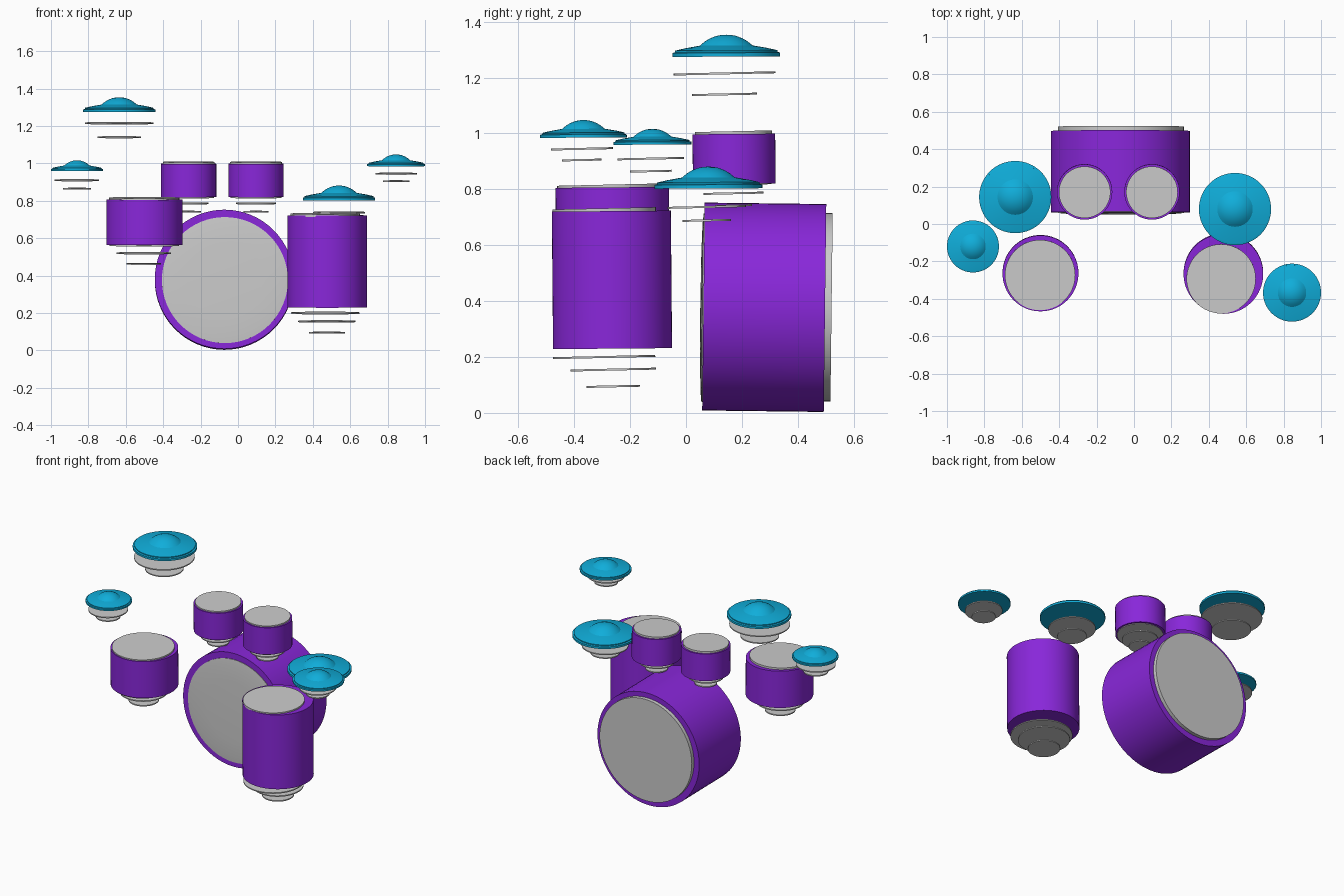
import bpy, bmesh, math
from mathutils import Matrix

if "Cube" in bpy.data.objects:
    bpy.data.objects.remove(bpy.data.objects["Cube"])

SEG = 64


def material(name, color):
    m = bpy.data.materials.new(name)
    m.diffuse_color = color
    m.use_nodes = True
    m.node_tree.nodes["Principled BSDF"].inputs["Base Color"].default_value = m.diffuse_color
    return m


PURPLE = material("purple_shell", (0.25, 0.02, 0.70, 1))
CYAN = material("cyan_cymbal", (0.005, 0.42, 0.70, 1))


def lathe(name, profile, loc, tilt=1.3, mat=None):
    """Spin a (radius, height) profile about z, tilt about x, then place it."""
    bm = bmesh.new()
    verts = [bm.verts.new((r, 0, z)) for r, z in profile]
    edges = [bm.edges.new(pair) for pair in zip(verts, verts[1:])]
    bmesh.ops.spin(bm, geom=verts + edges, cent=(0, 0, 0), axis=(0, 0, 1),
                   angle=math.tau, steps=SEG, use_merge=False)
    bmesh.ops.remove_doubles(bm, verts=bm.verts, dist=1e-5)
    bmesh.ops.recalc_face_normals(bm, faces=bm.faces)
    bm.transform(Matrix.Translation(loc) @ Matrix.Rotation(math.radians(tilt), 4, 'X'))
    me = bpy.data.meshes.new(name)
    bm.to_mesh(me)
    bm.free()
    ob = bpy.data.objects.new(name, me)
    bpy.context.collection.objects.link(ob)
    if mat:
        me.materials.append(mat)
    bpy.ops.object.select_all(action='DESELECT')
    bpy.context.view_layer.objects.active = ob
    ob.select_set(True)
    bpy.ops.object.shade_smooth_by_angle(angle=math.radians(30))
    return ob


def disc(name, loc, r, thick, tilt=1.3, mat=None):
    h = thick / 2
    return lathe(name, [(0, -h), (r, -h), (r, h), (0, h)], loc, tilt, mat)


def drum(name, x, y, z0, z1, r, head, under):
    """Shell, top head (x, y, r) and the floating discs (x, y, z, r) below."""
    disc(name + "_shell", (x, y, (z0 + z1) / 2), r, z1 - z0, 0.5, PURPLE)
    hx, hy, hr = head
    disc(name + "_head", (hx, hy, z1 + 0.003), hr, 0.014)
    for i, (dx, dy, dz, dr) in enumerate(under):
        disc(f"{name}_lower_disc_{i + 1}", (dx, dy, dz), dr, 0.007)


# Upright drums
drum("floor_tom", 0.478, -0.265, 0.23, 0.722, 0.213, (0.466, -0.293, 0.185),
     [(0.467, -0.293, 0.20, 0.183), (0.475, -0.26, 0.155, 0.153),
      (0.475, -0.26, 0.095, 0.096)])
drum("side_drum", -0.50, -0.263, 0.565, 0.807, 0.203, (-0.502, -0.273, 0.188),
     [(-0.502, -0.27, 0.563, 0.186), (-0.503, -0.265, 0.52, 0.146),
      (-0.503, -0.265, 0.463, 0.092)])
for name, x in (("left_rack_tom", -0.264), ("right_rack_tom", 0.096)):
    drum(name, x, 0.172, 0.82, 0.998, 0.148, (x, 0.17, 0.138),
         [(x, 0.17, 0.819, 0.136), (x, 0.17, 0.786, 0.107),
          (x, 0.17, 0.742, 0.067)])

# Bass drum lying along y, with a slightly domed front head
disc("bass_drum_shell", (-0.073, 0.28, 0.378), 0.372, 0.435, 89.3, PURPLE)
lathe("bass_drum_front_head",
      [(0, 0.015), (0.2, 0.0135), (0.3, 0.0105), (0.337, 0.007), (0.337, -0.01), (0, -0.01)],
      (-0.07, 0.066, 0.376), 89.3)
disc("bass_drum_back_head", (-0.07, 0.507, 0.378), 0.337, 0.028, 89.3)

# Cymbals: unit profile with rim step, gentle slope and bell
BELL = [(0, 0), (1, 0), (1, 0.07), (0.95, 0.085), (0.95, 0.115), (0.75, 0.16),
        (0.49, 0.205), (0.40, 0.28), (0.30, 0.34), (0.18, 0.385), (0.08, 0.402), (0, 0.406)]
CYMBALS = [  # name, x, y, base z, radius, (z, radius) of discs below
    ("crash_cymbal", -0.635, 0.144, 1.275, 0.193, [(1.215, 0.182), (1.14, 0.116)]),
    ("hi_hat", -0.861, -0.12, 0.96, 0.139, [(0.91, 0.119), (0.865, 0.075)]),
    ("splash_cymbal", 0.845, -0.367, 0.985, 0.155, [(0.945, 0.111), (0.905, 0.071)]),
    ("ride_cymbal", 0.54, 0.08, 0.803, 0.193, [(0.737, 0.14), (0.689, 0.087)]),
]
for name, x, y, z, r, under in CYMBALS:
    lathe(name, [(a * r, b * r) for a, b in BELL], (x, y, z), 0.3, CYAN)
    for i, (dz, dr) in enumerate(under):
        disc(f"{name}_lower_disc_{i + 1}", (x, y - 0.006, dz), dr, 0.007)
